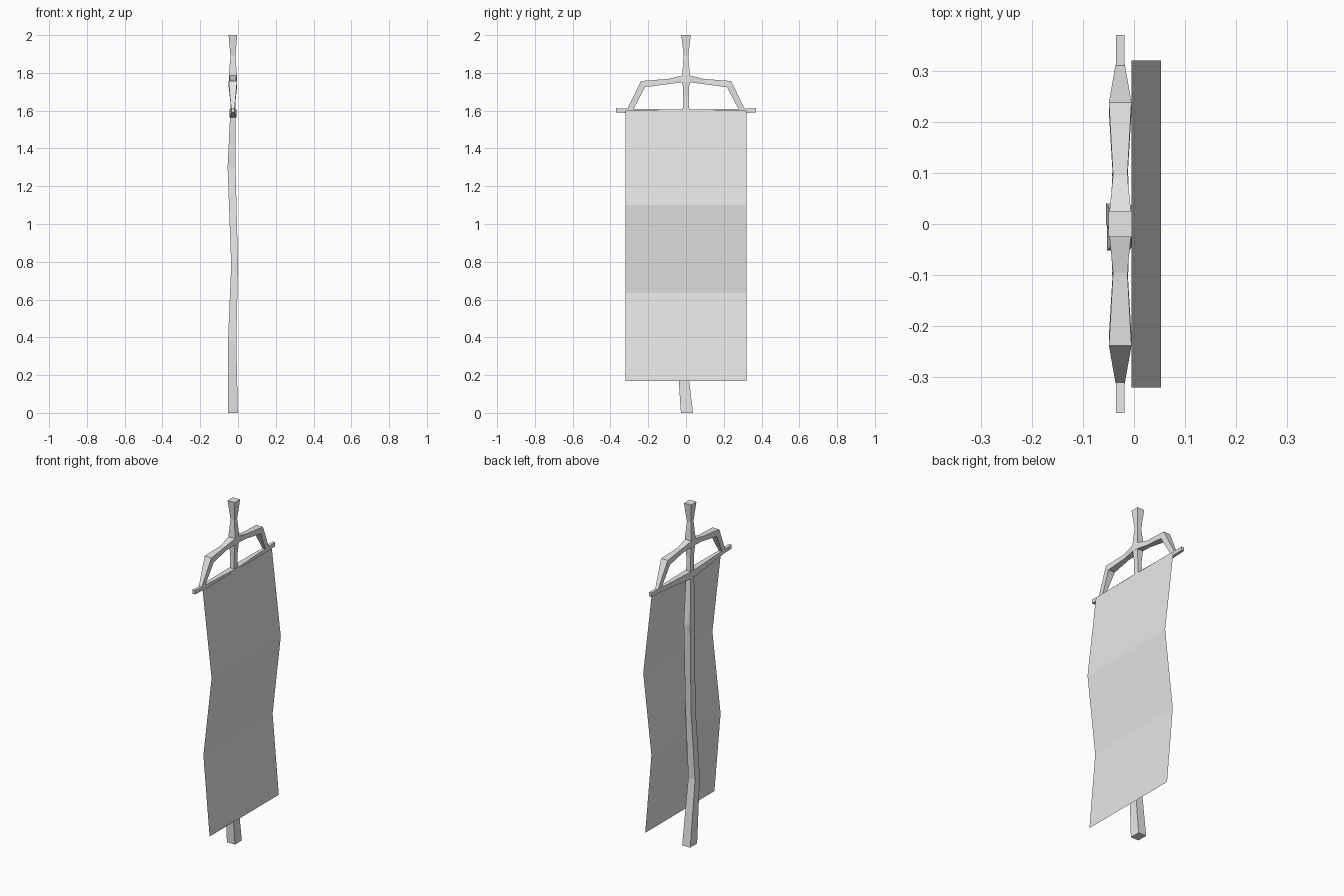
import bpy, bmesh
from mathutils import Vector

cube = bpy.data.objects.get("Cube")
if cube:
    bpy.data.objects.remove(cube, do_unlink=True)

grey = bpy.data.materials.new("plain grey")
grey.use_nodes = True
colour = (0.8, 0.8, 0.8, 1)
grey.diffuse_color = colour
grey.node_tree.nodes["Principled BSDF"].inputs["Base Color"].default_value = colour

CX = -0.027  # depth of the frame's centre line


def finish(name, bm):
    mesh = bpy.data.meshes.new(name)
    bm.to_mesh(mesh)
    bm.free()
    mesh.materials.append(grey)
    obj = bpy.data.objects.new(name, mesh)
    bpy.context.collection.objects.link(obj)
    return obj


def loft(name, sections):
    """Join four-cornered sections into a closed bar."""
    bm = bmesh.new()
    rings = [[bm.verts.new(p) for p in s] for s in sections]
    for a, b in zip(rings, rings[1:]):
        for i in range(4):
            j = (i + 1) % 4
            bm.faces.new((a[i], a[j], b[j], b[i]))
    bm.faces.new(rings[0])
    bm.faces.new(rings[-1])
    bmesh.ops.recalc_face_normals(bm, faces=bm.faces)
    return finish(name, bm)


def level(x, y, z, hx, hy):
    """Horizontal section of an upright."""
    return [(x + i * hx, y + j * hy, z) for i, j in ((-1, -1), (1, -1), (1, 1), (-1, 1))]


def rib(outer, inner, hx):
    """Section spanning two (y, z) points across the depth."""
    return [(CX + s * hx, *p) for s, p in ((-1, outer), (1, outer), (1, inner), (-1, inner))]


# Crooked pole, from the ground to the crossbar
loft("pole", [level(*s) for s in (
    (-0.027, 0.005, 0, 0.026, 0.032),
    (-0.031, -0.03, 0.38, 0.022, 0.022),
    (-0.018, -0.016, 0.78, 0.018, 0.021),
    (-0.034, 0.02, 1.30, 0.021, 0.02),
    (CX, 0, 1.59, 0.014, 0.017))])

# Flared finial and the neck under it
loft("finial", [level(CX, 0, *s) for s in (
    (1.59, 0.014, 0.018), (1.68, 0.013, 0.015), (1.75, 0.02, 0.018),
    (1.79, 0.021, 0.02), (1.89, 0.013, 0.012), (2, 0.023, 0.025))])

# Crossbar, thicker in the middle
bar = [(0.37, 1.613, 1.590, 0.0085), (0.30, 1.610, 1.588, 0.0085), (0.03, 1.606, 1.565, 0.018)]
half = [rib((y, t), (y, b), h) for y, t, b, h in bar]
other = [rib((-y, t), (-y, b), h) for y, t, b, h in reversed(bar)]
loft("crossbar", half + other)

# Bent braces on both sides
for side, name in ((1, "left_brace"), (-1, "right_brace")):
    loft(name, [rib((side * a, b), (side * c, d), h) for a, b, c, d, h in (
        (0.0, 1.79, 0.0, 1.75, 0.021),
        (0.025, 1.785, 0.02, 1.75, 0.021),
        (0.095, 1.768, 0.085, 1.742, 0.014),
        (0.238, 1.757, 0.217, 1.724, 0.022),
        (0.312, 1.607, 0.28, 1.605, 0.009))])

# Hanging cloth, a folded single sheet
bm = bmesh.new()
rows = [[bm.verts.new((x, y, z)) for y in (-0.32, 0.32)]
        for x, z in ((-0.005, 1.6), (0.053, 1.1), (0.0, 0.635), (0.04, 0.17))]
for a, b in zip(rows, rows[1:]):
    bm.faces.new((a[0], b[0], b[1], a[1]))
finish("cloth", bm)
